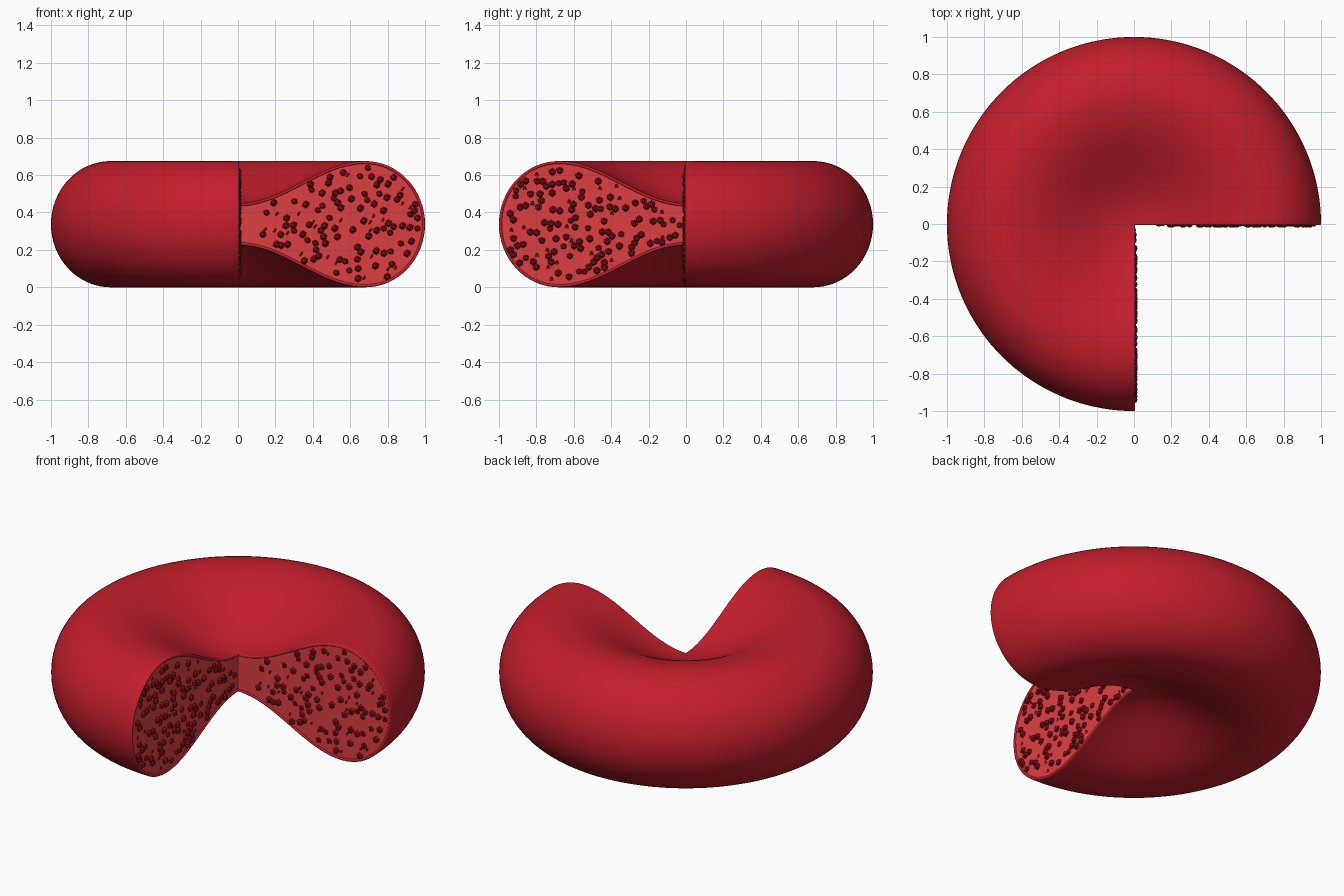
import bpy, bmesh, math, random
from mathutils import Vector

if "Cube" in bpy.data.objects:
    bpy.data.objects.remove(bpy.data.objects["Cube"])

random.seed(7)
R, C, MID = 0.3375, 0.68, 0.3375       # rim half height, rim centre, mid height
RX = 1 - C                             # rim half width
DIMPLE = 0.112                         # half thickness at the axis
SKIN, LIP = 0.015, 0.006               # membrane thickness, edge bulge
SWEEP, STEPS = math.radians(270), 108


def material(name, color):
    m = bpy.data.materials.new(name)
    m.diffuse_color = (*color, 1)
    m.use_nodes = True
    m.node_tree.nodes["Principled BSDF"].inputs["Base Color"].default_value = m.diffuse_color
    return m


def finish(bm, name, mat, smooth=True):
    bmesh.ops.remove_doubles(bm, verts=bm.verts, dist=1e-5)
    bmesh.ops.recalc_face_normals(bm, faces=bm.faces)
    mesh = bpy.data.meshes.new(name)
    bm.to_mesh(mesh)
    bm.free()
    ob = bpy.data.objects.new(name, mesh)
    bpy.context.collection.objects.link(ob)
    mesh.materials.append(mat)
    if smooth:
        bpy.ops.object.select_all(action='DESELECT')
        bpy.context.view_layer.objects.active = ob
        ob.select_set(True)
        bpy.ops.object.shade_smooth_by_angle(angle=math.radians(40))
    return ob


def half_height(r):
    if r < C:
        return DIMPLE + (R - DIMPLE) * (1 - math.cos(math.pi * r / C)) / 2
    return R * math.sqrt(max(0, 1 - ((r - C) / RX) ** 2))


def profile(d):
    """Biconcave half section from top axis to bottom axis, inset by d."""
    top = []
    for i in range(25):
        r = C * i / 24
        slope = (R - DIMPLE) * math.pi / C / 2 * math.sin(math.pi * r / C)
        n = math.hypot(slope, 1)
        top.append((r + d * slope / n if i else 0, half_height(r) - d / n))
    for i in range(1, 17):
        a = math.pi / 2 * (1 - i / 16)
        top.append((C + (RX - d) * math.cos(a), (R - d) * math.sin(a)))
    return top + [(r, -z) for r, z in reversed(top[:-1])]


def column(bm, d, angle, shift=0):
    """Section placed at an angle; shift moves it along the tangent."""
    c, s = math.cos(angle), math.sin(angle)
    return [bm.verts.new((r * c - shift * s, r * s + shift * c, MID + z))
            for r, z in profile(d)]


def skin(bm, cols):
    for a, b in zip(cols, cols[1:]):
        for i in range(len(a) - 1):
            bm.faces.new((a[i], b[i], b[i + 1], a[i + 1]))


angles = [SWEEP * i / STEPS for i in range(STEPS + 1)]
red = material("membrane_red", (0.55, 0.013, 0.025))
light = material("interior_red", (0.73, 0.05, 0.055))
dark = material("granule_red", (0.27, 0.004, 0.009))

# Membrane: outer wall with a rounded lip along both cut edges
bm = bmesh.new()
arc = [math.pi * k / 6 for k in range(1, 7)]
lip = [(SKIN / 2 * (1 - math.cos(a)), LIP * math.sin(a)) for a in arc]
cols = [column(bm, d, 0, -s) for d, s in reversed(lip)]
cols += [column(bm, 0, a) for a in angles]
cols += [column(bm, d, SWEEP, s) for d, s in lip]
skin(bm, cols)
finish(bm, "membrane", red)

# Interior: solid filling with flat cut faces
bm = bmesh.new()
cols = [column(bm, SKIN, a) for a in angles]
skin(bm, cols)
for col in (cols[0], cols[-1]):
    n = len(col)
    for i in range(n // 2):
        q = [col[i], col[i + 1], col[n - 2 - i], col[n - 1 - i]]
        bm.faces.new(list(dict.fromkeys(q)))
finish(bm, "interior", light)


# Granules: faceted beads half sunk into each cut face
def granules(name, angle, inward, r_min, count):
    bm = bmesh.new()
    radial = Vector((math.cos(angle), math.sin(angle), 0))
    spots = []
    while len(spots) < count:
        r, z = random.uniform(r_min, 0.965), random.uniform(-R, R)
        if r < C:
            inside = abs(z) < half_height(r) - 0.035
        else:
            inside = math.hypot((r - C) / (RX - 0.03), z / (R - 0.03)) < 1
        if not inside or any(math.hypot(r - a, z - b) < 0.026 for a, b in spots):
            continue
        spots.append((r, z))
        g = bmesh.ops.create_icosphere(bm, subdivisions=1, radius=0.021)
        depth = random.choice((0, 0, 0.004, 0.008, 0.015))
        bmesh.ops.translate(bm, verts=g["verts"],
                            vec=radial * r + inward * depth + Vector((0, 0, MID + z)))
    finish(bm, name, dark, smooth=False)


granules("granules_front_face", 0, Vector((0, 1, 0)), 0.13, 115)
granules("granules_side_face", SWEEP, Vector((-1, 0, 0)), 0.03, 135)
